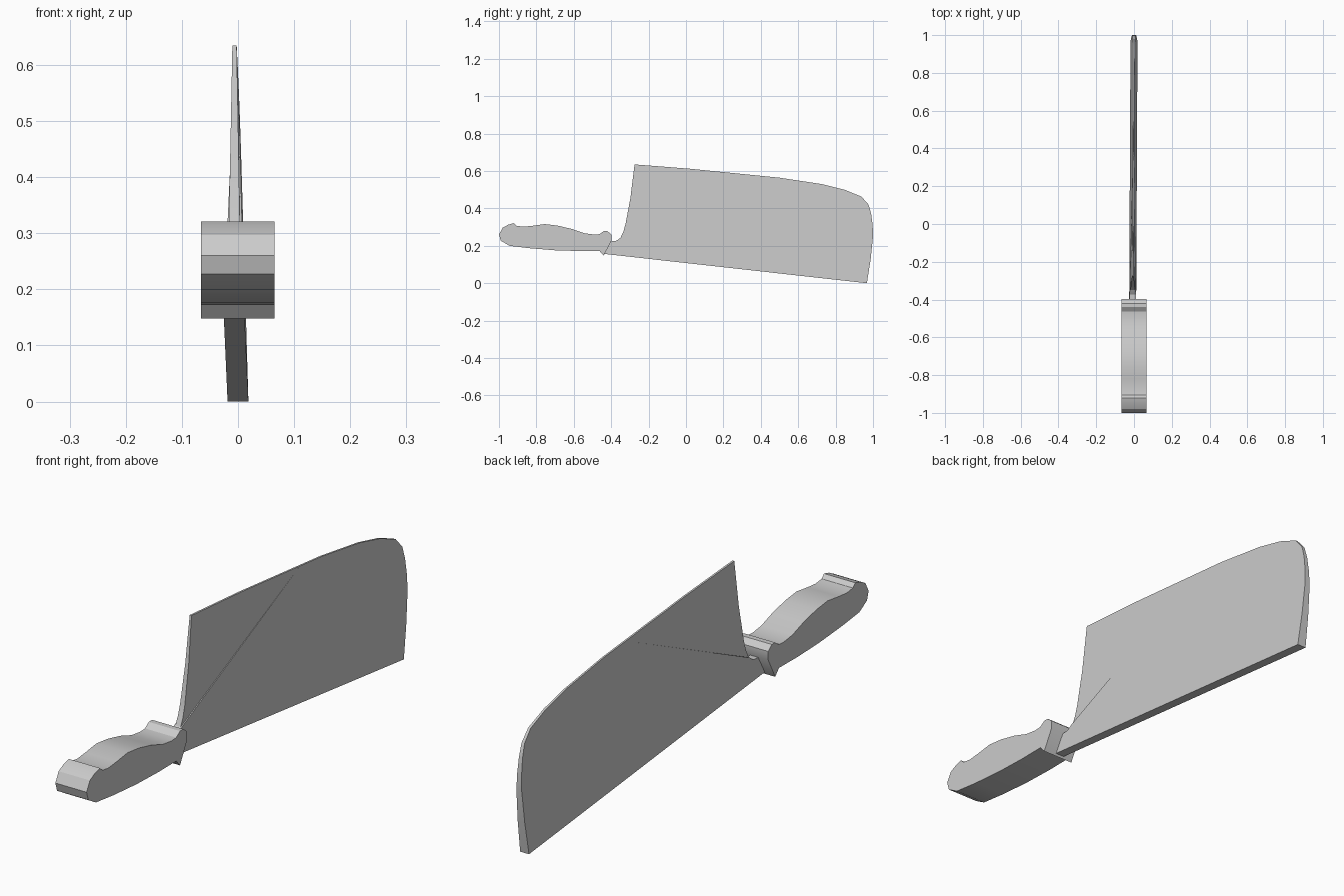
import bpy
import bmesh
import math

if "Cube" in bpy.data.objects:
    bpy.data.objects.remove(bpy.data.objects["Cube"], do_unlink=True)

# One plain grey for the whole knife
grey = bpy.data.materials.new("plain_grey")
grey.use_nodes = True
colour = (0.6, 0.6, 0.6, 1)
grey.diffuse_color = colour
grey.node_tree.nodes["Principled BSDF"].inputs["Base Color"].default_value = colour


def slab(name, profile, sides):
    """Closed solid from a (y, z) profile; sides(y, z) gives its two x limits."""
    bm = bmesh.new()
    right = [bm.verts.new((sides(y, z)[0], y, z)) for y, z in profile]
    left = [bm.verts.new((sides(y, z)[1], y, z)) for y, z in profile]
    bm.faces.new(right)
    bm.faces.new(left[::-1])
    for i in range(len(profile)):
        j = (i + 1) % len(profile)
        bm.faces.new((right[j], right[i], left[i], left[j]))
    bmesh.ops.recalc_face_normals(bm, faces=bm.faces)
    mesh = bpy.data.meshes.new(name)
    bm.to_mesh(mesh)
    bm.free()
    mesh.materials.append(grey)
    obj = bpy.data.objects.new(name, mesh)
    bpy.context.collection.objects.link(obj)
    bpy.ops.object.select_all(action="DESELECT")
    obj.select_set(True)
    bpy.context.view_layer.objects.active = obj
    bpy.ops.object.shade_smooth_by_angle(angle=math.radians(30))
    return obj


def blade_sides(y, z, inset=0):
    # Thick along the bottom edge, thin along the top, leaning slightly sideways
    height = z - (0.109 - 0.11 * y)
    half = 0.0185 - 0.0296 * height - inset
    middle = 0.005 * (y - 0.97)
    return middle - half, middle + half


def heel_sides(y, z):
    # The heel sinks below the main blade towards the neck
    drop = 0.61 - 0.09 * y - z
    return blade_sides(y, z, max(0, 0.011 * drop))


# Handle with a hooked butt, a swelling grip and a pointed finger guard
handle = [
    (-1, .26), (-.98, .297), (-.95, .313), (-.92, .321), (-.905, .307),
    (-.87, .302), (-.82, .307), (-.755, .316), (-.687, .308), (-.61, .29),
    (-.543, .267), (-.49, .26), (-.463, .262), (-.44, .278), (-.42, .278),
    (-.398, .26), (-.398, .228), (-.44, .148), (-.463, .173), (-.57, .172),
    (-.7, .176), (-.837, .187), (-.944, .2), (-.99, .227),
]
slab("handle", handle, lambda y, z: (-0.066, 0.065))

# Main blade, from the neck around the rounded end to the crease
neck = [(-.44, .157), (-.41, .225), (-.372, .227), (-.35, .243)]
blade = neck + [
    (.37, .577), (.5, .564), (.725, .53), (.847, .5), (.938, .463),
    (.976, .42), (.99, .37), (.998, .31), (1, .25), (.987, .126), (.967, 0),
]
slab("blade", blade, blade_sides)

# Upper heel of the blade, above the crease
heel = [
    (-.35, .243), (-.335, .275), (-.323, .318), (-.297, .457),
    (-.275, .635), (.02, .612), (.37, .577),
]
slab("blade_heel", heel, heel_sides)
